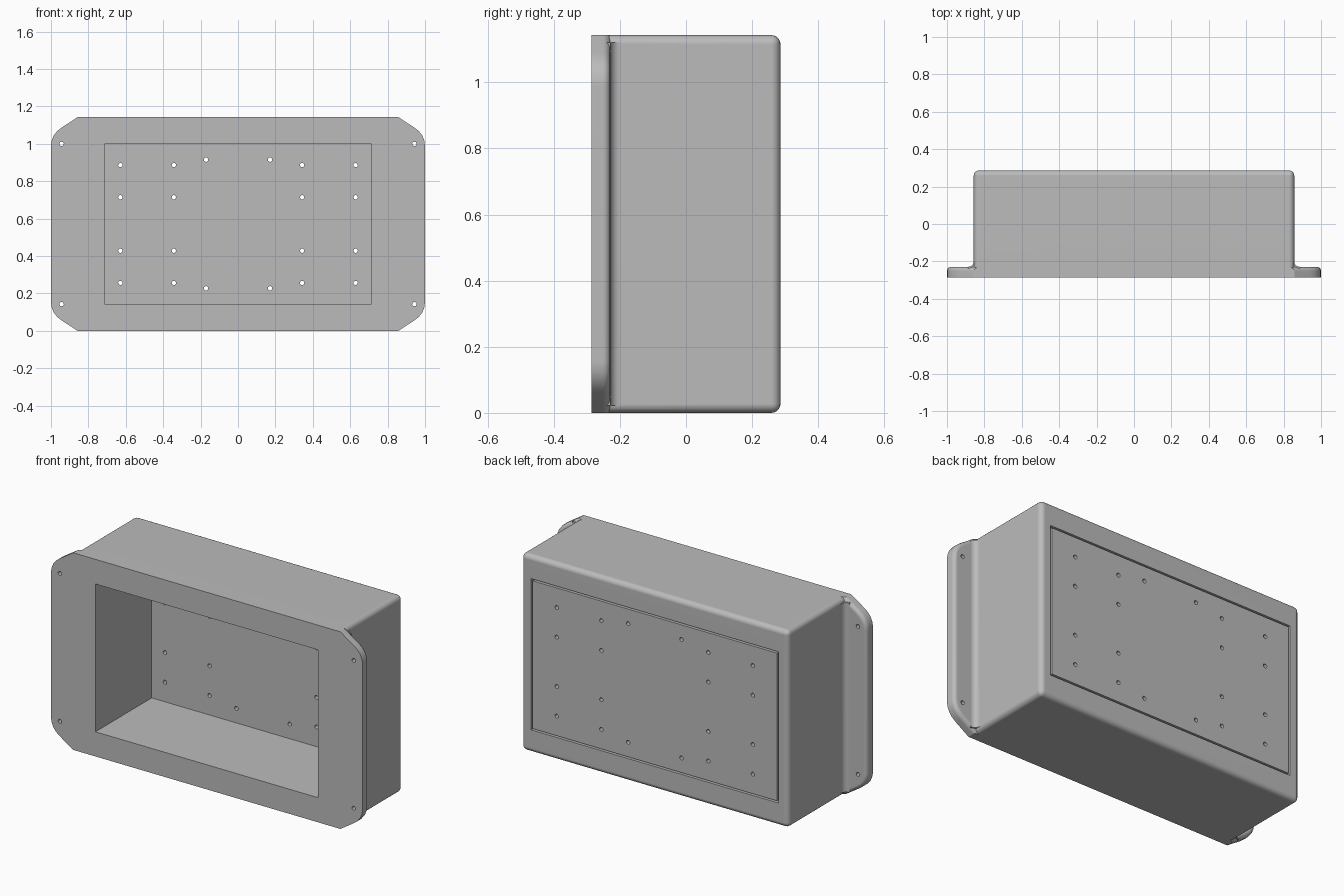
import bpy, bmesh, math
from mathutils import Matrix, Vector

cube = bpy.data.objects.get("Cube")
if cube:
    bpy.data.objects.remove(cube, do_unlink=True)

W, H, D = 0.857, 1.143, 0.286      # body half width, height, half depth
FLANGE_Y = -0.229                  # rear face of the mounting flange
LID_Y = 0.229                      # inner face of the rear lid

grey = bpy.data.materials.new("plain_grey")
grey.use_nodes = True
colour = (0.5, 0.5, 0.5, 1)
grey.diffuse_color = colour
grey.node_tree.nodes["Principled BSDF"].inputs["Base Color"].default_value = colour


def finish(bm, name):
    bmesh.ops.recalc_face_normals(bm, faces=bm.faces)
    mesh = bpy.data.meshes.new(name)
    bm.to_mesh(mesh)
    bm.free()
    mesh.materials.append(grey)
    obj = bpy.data.objects.new(name, mesh)
    bpy.context.collection.objects.link(obj)
    return obj


def add_box(bm, x, y0, y1, z0, z1):
    """Box of half width x, centred sideways."""
    m = Matrix.Translation((0, (y0 + y1) / 2, (z0 + z1) / 2)) @ Matrix.Diagonal((2 * x, y1 - y0, z1 - z0, 1))
    bmesh.ops.create_cube(bm, size=1, matrix=m)


def add_prism(bm, points, step):
    """Closed outline of 3D points swept along a vector."""
    face = bm.faces.new([bm.verts.new(p) for p in points])
    new = bmesh.ops.extrude_face_region(bm, geom=[face], use_keep_orig=True)
    verts = [g for g in new["geom"] if isinstance(g, bmesh.types.BMVert)]
    bmesh.ops.translate(bm, verts=verts, vec=Vector(step))


def add_bore(bm, x, y, z):
    m = Matrix.Translation((x, y, z)) @ Matrix.Rotation(math.pi / 2, 4, 'X')
    bmesh.ops.create_cone(bm, cap_ends=True, segments=16, radius1=0.0115,
                          radius2=0.0115, depth=0.2, matrix=m)


def combine(obj, other, operation):
    """Apply a boolean and discard the helper."""
    mod = obj.modifiers.new("combine", 'BOOLEAN')
    mod.operation, mod.solver, mod.object = operation, 'EXACT', other
    bpy.context.view_layer.update()
    result = bpy.data.meshes.new_from_object(obj.evaluated_get(bpy.context.evaluated_depsgraph_get()))
    obj.modifiers.clear()
    obj.data = result
    bpy.data.objects.remove(other, do_unlink=True)


def smooth(obj):
    bpy.ops.object.select_all(action='DESELECT')
    obj.select_set(True)
    bpy.context.view_layer.objects.active = obj
    bpy.ops.object.shade_smooth_by_angle(angle=math.radians(30))
    mod = obj.modifiers.new("flat_face_normals", 'WEIGHTED_NORMAL')
    mod.keep_sharp = True


# Body: box rounded everywhere except around its front face
bm = bmesh.new()
add_box(bm, W, -D, D, 0, H)
edges = [e for e in bm.edges if not all(v.co.y < 0 for v in e.verts)]
bmesh.ops.bevel(bm, geom=edges, offset=0.028, segments=5, profile=0.5, affect='EDGES')
housing = finish(bm, "housing")

# Flange: plate with clipped, softened corners and a rounded rear rim
corner = [(W, 0), (0.94, 0.054), (0.966, 0.074), (0.985, 0.098), (0.996, 0.125), (1, 0.155)]
side = corner + [(x, H - z) for x, z in reversed(corner)]
outline = side + [(-x, z) for x, z in reversed(side)]
bm = bmesh.new()
add_prism(bm, [(x, -D, z) for x, z in outline], (0, FLANGE_Y + D, 0))
rim = [e for e in bm.edges if all(v.co.y > FLANGE_Y - 0.01 for v in e.verts)
       and abs(e.verts[0].co.x + e.verts[1].co.x) > W]
bmesh.ops.bevel(bm, geom=rim, offset=0.022, segments=4, profile=0.5, affect='EDGES')
combine(housing, finish(bm, "flange"), 'UNION')

# Concave fillets between the flange and the body sides
r = 0.03
bm = bmesh.new()
arc = [(W + r - r * math.sin(a), FLANGE_Y + r - r * math.cos(a))
       for a in (i * math.pi / 12 for i in range(7))]
profile = [(W - 0.01, FLANGE_Y - 0.01), (W + r, FLANGE_Y - 0.01)] + arc + [(W - 0.01, FLANGE_Y + r)]
for s in (-1, 1):
    add_prism(bm, [(s * x, y, 0.022) for x, y in profile], (0, 0, H - 0.044))
combine(housing, finish(bm, "fillets"), 'UNION')

# Open front cavity
bm = bmesh.new()
add_box(bm, 0.714, -0.4, 0.25, 0.143, 1.0)
combine(housing, finish(bm, "cavity"), 'DIFFERENCE')

# Rear recess that holds the lid, leaving a narrow gap around it
bm = bmesh.new()
add_box(bm, 0.794, LID_Y, 0.4, 0.133, 1.01)
combine(housing, finish(bm, "recess"), 'DIFFERENCE')

# Flange screw holes
bm = bmesh.new()
for x in (-0.943, 0.943):
    for z in (0.143, 1.0):
        add_bore(bm, x, -0.25, z)
combine(housing, finish(bm, "screw_holes"), 'DIFFERENCE')
smooth(housing)

# Rear lid with its hole pattern
bm = bmesh.new()
add_box(bm, 0.784, LID_Y, D, 0.143, 1.0)
lid = finish(bm, "rear_lid")
bm = bmesh.new()
for s in (-1, 1):
    for x in (0.343, 0.629):
        for dz in (0.143, 0.315):
            add_bore(bm, x, 0.26, H / 2 + s * dz)
            add_bore(bm, -x, 0.26, H / 2 + s * dz)
    for x in (-0.171, 0.171):
        add_bore(bm, x, 0.26, H / 2 + s * 0.344)
combine(lid, finish(bm, "lid_holes"), 'DIFFERENCE')
smooth(lid)
